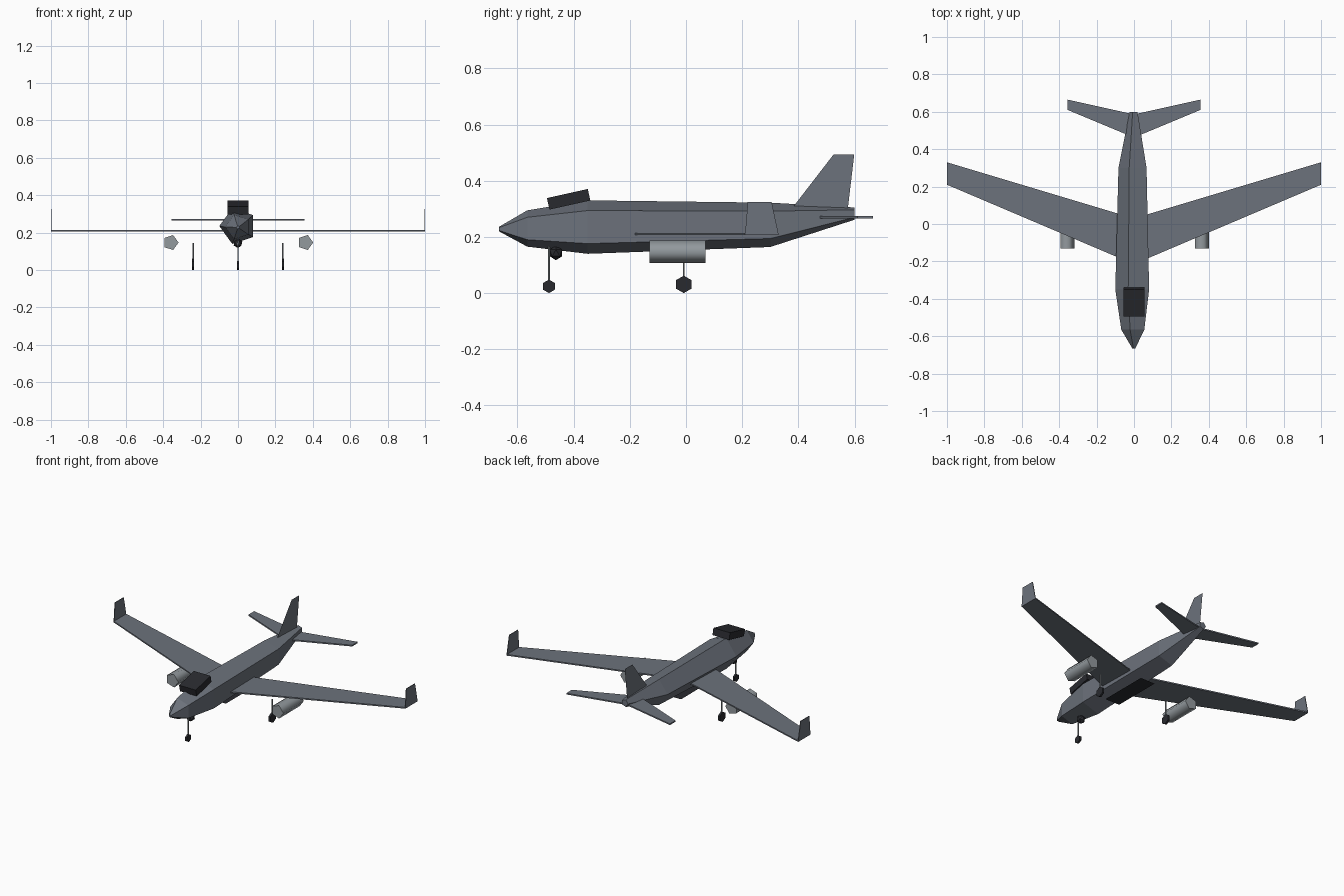
import bpy, bmesh, math
from mathutils import Vector, Matrix

cube = bpy.data.objects.get("Cube")
if cube:
    bpy.data.objects.remove(cube)


def material(name, r, g, b):
    m = bpy.data.materials.new(name)
    m.use_nodes = True
    m.diffuse_color = (r, g, b, 1)
    m.node_tree.nodes["Principled BSDF"].inputs["Base Color"].default_value = (r, g, b, 1)
    return m


GREY = material("airframe_grey", 0.15, 0.168, 0.2)
METAL = material("light_metal", 0.29, 0.32, 0.34)
DARK = material("dark_rubber", 0.022, 0.023, 0.028)


def finish(name, bm, mat, smooth=False):
    bmesh.ops.recalc_face_normals(bm, faces=bm.faces)
    for f in bm.faces:
        f.smooth = smooth and len(f.verts) == 4
    mesh = bpy.data.meshes.new(name)
    bm.to_mesh(mesh)
    bm.free()
    mesh.materials.append(mat)
    ob = bpy.data.objects.new(name, mesh)
    bpy.context.collection.objects.link(ob)
    return ob


def loft(name, sections, sides, start, mat, axis="y", smooth=False):
    """Skin regular rings given as (centre, radius) along the y, x or z axis."""
    bm = bmesh.new()
    rings = []
    for centre, r in sections:
        ring = []
        for i in range(sides):
            a = math.radians(start) + math.tau * i / sides
            c, s = r * math.cos(a), r * math.sin(a)
            off = {"y": (c, 0, s), "x": (0, c, s), "z": (c, s, 0)}[axis]
            ring.append(bm.verts.new(Vector(centre) + Vector(off)))
        rings.append(ring)
    for a, b in zip(rings, rings[1:]):
        for i in range(sides):
            j = (i + 1) % sides
            bm.faces.new((a[i], a[j], b[j], b[i]))
    bm.faces.new(rings[0])
    bm.faces.new(rings[-1])
    return finish(name, bm, mat, smooth)


def slab(name, points, mat, depth=None):
    """Flat outline, extruded along depth when given."""
    bm = bmesh.new()
    face = bm.faces.new([bm.verts.new(p) for p in points])
    if depth:
        top = bmesh.ops.extrude_face_region(bm, geom=[face], use_keep_orig=True)["geom"]
        moved = [v for v in top if isinstance(v, bmesh.types.BMVert)]
        bmesh.ops.translate(bm, verts=moved, vec=depth)
    return finish(name, bm, mat)


def swept(name, half, z, thick):
    """Both halves of a lifting surface from one half outline."""
    left = [(x, y, z - thick / 2) for x, y in half]
    right = [(-x, y, h) for x, y, h in reversed(left) if x > 0]
    # half runs from the centre leading edge to the centre trailing edge
    return slab(name, left + right, GREY, (0, 0, thick))


# Five-sided fuselage
loft("fuselage", [((0, -0.665, 0.228), 0.009),
                  ((0, -0.565, 0.23), 0.068),
                  ((0, -0.35, 0.235), 0.1),
                  ((0, 0.3, 0.243), 0.083),
                  ((0, 0.6, 0.283), 0.023)], 5, 180, GREY)

# Wing and tailplane
swept("wing", [(0, -0.215), (1, 0.21), (1, 0.33), (0, 0.03)], 0.21, 0.008)
swept("tailplane", [(0, 0.462), (0.355, 0.61), (0.355, 0.665), (0, 0.586)], 0.27, 0.008)

# Upright fin
slab("tail_fin", [(0, 0.38, 0.305), (0, 0.525, 0.493),
                  (0, 0.599, 0.493), (0, 0.575, 0.29)], GREY)

# Mirrored winglets, engines and main gear
for side, s in (("left", 1), ("right", -1)):
    slab(side + "_winglet", [(s, 0.21, 0.207), (s, 0.22, 0.325),
                             (s, 0.305, 0.325), (s, 0.33, 0.207)], GREY, (-s * 0.004, 0, 0))
    loft(side + "_engine", [((s * 0.36, -0.13, 0.147), 0.042),
                            ((s * 0.36, 0.07, 0.147), 0.042)], 5, 0, METAL, smooth=True)


def gear(name, x, y, r, top):
    loft(name + "_strut", [((x, y, r), 0.004), ((x, y, top), 0.004)], 6, 0, METAL, "z")
    loft(name + "_wheel", [((x - 0.006, y, r), r), ((x + 0.006, y, r), r)], 6, 90, DARK, "x")


gear("left_gear", 0.24, -0.008, 0.031, 0.145)
gear("right_gear", -0.24, -0.008, 0.031, 0.145)
gear("nose_gear", 0, -0.488, 0.024, 0.17)

# Tilted roof housing
bm = bmesh.new()
bmesh.ops.create_cube(bm, size=1)
bmesh.ops.scale(bm, verts=bm.verts, vec=(0.114, 0.149, 0.042))
bmesh.ops.rotate(bm, verts=bm.verts, matrix=Matrix.Rotation(math.radians(12.5), 3, "X"))
bmesh.ops.translate(bm, verts=bm.verts, vec=(0, -0.418, 0.334))
finish("roof_housing", bm, DARK)

# Sensor ball under the nose
bm = bmesh.new()
bmesh.ops.create_icosphere(bm, subdivisions=1, radius=0.026)
bmesh.ops.translate(bm, verts=bm.verts, vec=(0, -0.463, 0.143))
finish("sensor_ball", bm, DARK)

# Belly panel
slab("belly_panel", [(-0.05, -0.19, 0.136), (0.05, -0.19, 0.136),
                     (0.05, 0.12, 0.136), (-0.05, 0.12, 0.136)], DARK)
